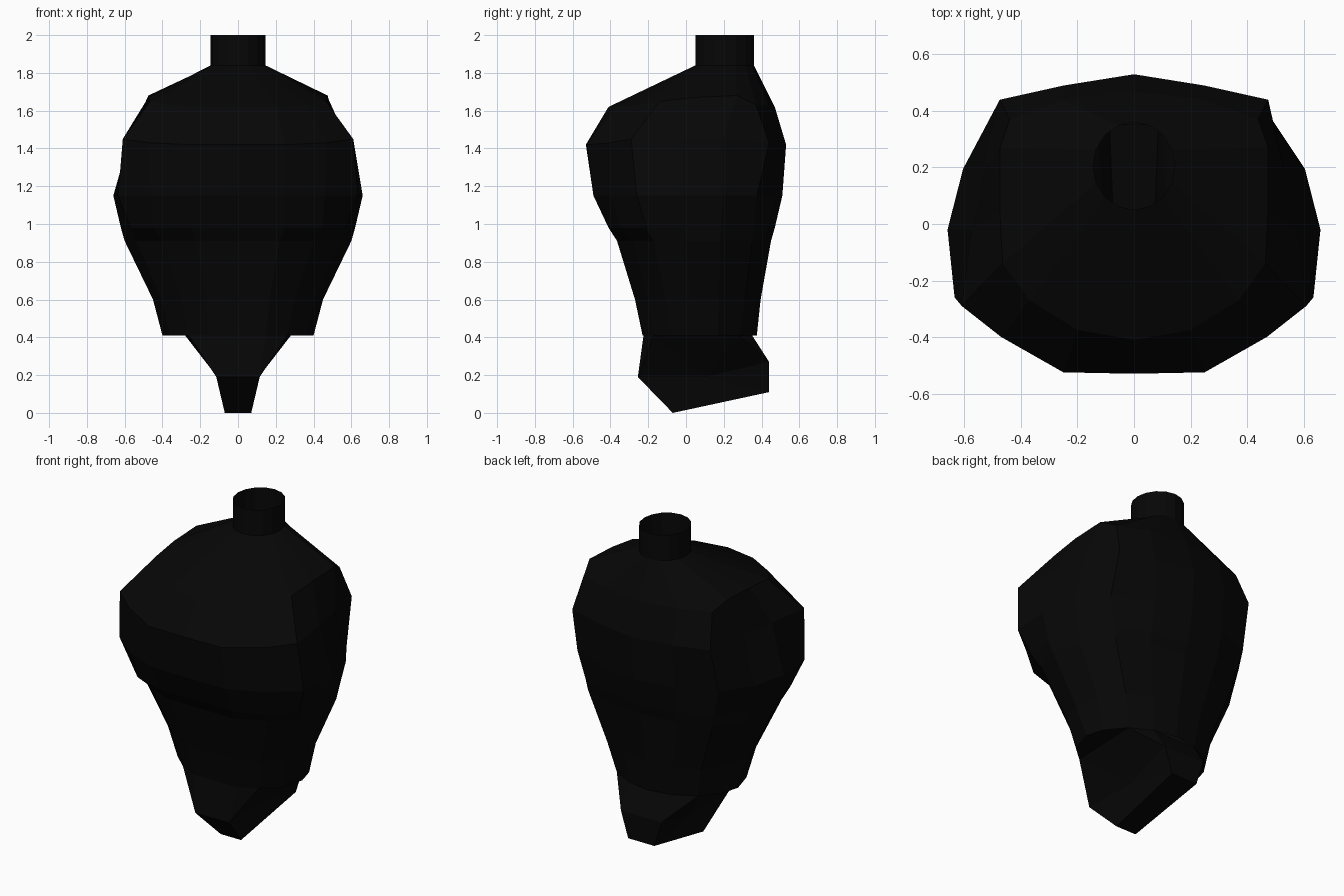
import bpy, bmesh, math

if "Cube" in bpy.data.objects:
    bpy.data.objects.remove(bpy.data.objects["Cube"])

black = bpy.data.materials.new("black")
black.diffuse_color = (0.002, 0.002, 0.002, 1)
black.use_nodes = True
black.node_tree.nodes["Principled BSDF"].inputs["Base Color"].default_value = black.diffuse_color


def finish(bm, name):
    bmesh.ops.recalc_face_normals(bm, faces=bm.faces)
    me = bpy.data.meshes.new(name)
    bm.to_mesh(me)
    bm.free()
    me.materials.append(black)
    ob = bpy.data.objects.new(name, me)
    bpy.context.collection.objects.link(ob)
    return ob


def mirror_ring(half, z):
    """Half outline (front centre to back centre) -> closed symmetric ring."""
    zs = z if isinstance(z, list) else [z] * len(half)
    pts = [(x, y, h) for (x, y), h in zip(half, zs)]
    return pts + [(-x, y, h) for x, y, h in pts[-2:0:-1]]


def refit(half, sx, front, back):
    """Scale an outline to a new width and a new front/back depth."""
    y0, y1 = half[0][1], half[-1][1]
    return [(x * sx, front + (y - y0) / (y1 - y0) * (back - front)) for x, y in half]


# Torso: neck base, shoulders, chest with flat arm sockets, ribs, waist
collar = [(0.145 * math.sin(i * math.pi / 8), 0.205 - 0.155 * math.cos(i * math.pi / 8)) for i in range(9)]
shoulder = [(0, -.41), (.2, -.375), (.37, -.27), (.465, -.14), (.475, .05), (.475, .27), (.44, .37), (.25, .44), (0, .47)]
chest = [(0, -.53), (.25, -.525), (.47, -.40), (.61, -.29), (.575, -.02), (.53, .195), (.475, .44), (.25, .49), (0, .53)]
ribs = [(0, -.49), (.25, -.49), (.46, -.40), (.635, -.26), (.66, -.02), (.605, .195), (.485, .375), (.25, .475), (0, .51)]
pecs = [(0, -.41), (.25, -.41), (.45, -.345), (.57, -.21), (.62, -.01), (.565, .185), (.44, .36), (.24, .44), (0, .47)]
under = [(0, -.365), (.22, -.365), (.40, -.28), (.54, -.17), (.60, 0), (.55, .18), (.43, .35), (.23, .42), (0, .45)]
waist = [(0, -.23), (.15, -.225), (.26, -.17), (.36, -.08), (.40, .06), (.37, .17), (.28, .28), (.15, .35), (0, .375)]
rings = [
    mirror_ring(collar, 1.84),
    mirror_ring(shoulder, [1.62, 1.62, 1.63, 1.65, 1.67, 1.68, 1.63, 1.63, 1.62]),
    mirror_ring(chest, [1.42, 1.42, 1.43, 1.45, 1.45, 1.45, 1.43, 1.42, 1.42]),
    mirror_ring(ribs, 1.15),
    mirror_ring(pecs, 0.98),
    mirror_ring(under, 0.91),
    mirror_ring(refit(under, .75, -.27, .395), 0.60),
    mirror_ring(waist, 0.41),
]
bm = bmesh.new()
loops = [[bm.verts.new(p) for p in r] for r in rings]
n = len(loops[0])
for a, b in zip(loops, loops[1:]):
    for i in range(n):
        j = (i + 1) % n
        bm.faces.new((a[i], a[j], b[j], b[i]))
# flat ledges above the hips
bm.faces.new(loops[-1][2:7])
bm.faces.new(loops[-1][10:15])
finish(bm, "torso")

# Pelvis: hollow wedge with a slanted leg socket on each side
bm = bmesh.new()
P = {"a": (.26, -.17, .41), "d": (.15, -.225, .41), "f": (.115, -.255, .19), "g": (.07, -.07, 0),
     "h": (.09, .44, .11), "b": (.14, .44, .27), "c": (.28, .28, .41), "e": (.15, .35, .41),
     "m": (.11, .10, .19)}
R = {k: bm.verts.new(p) for k, p in P.items()}
L = {k: bm.verts.new((-p[0], p[1], p[2])) for k, p in P.items()}
for u, v in ("df", "fg", "gh", "hb", "be"):
    bm.faces.new((R[u], R[v], L[v], L[u]))
for tri in ("adf", "ceb", "afm", "fgm", "ghm", "hbm", "bcm", "cam"):
    for S in (R, L):
        bm.faces.new([S[k] for k in tri])
finish(bm, "pelvis")

# Neck: short open tube
bm = bmesh.new()
low, high = ([bm.verts.new(p) for p in mirror_ring(collar, z)] for z in (1.84, 2.0))
for i in range(n):
    j = (i + 1) % n
    bm.faces.new((low[i], low[j], high[j], high[i]))
finish(bm, "neck")
